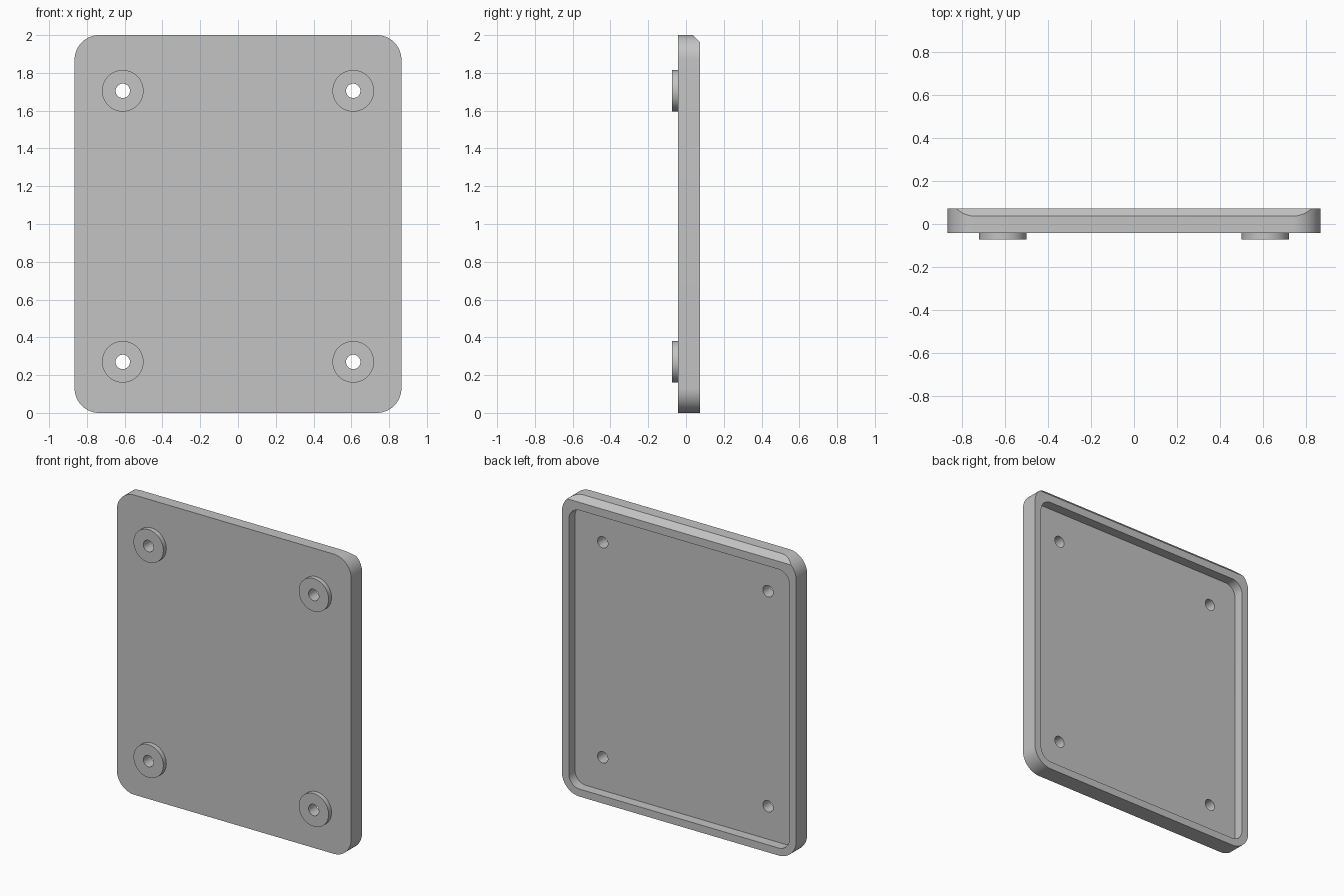
import bpy, bmesh, math
from mathutils import Vector

cube = bpy.data.objects.get("Cube")
if cube:
    bpy.data.objects.remove(cube, do_unlink=True)

FRONT, BACK, FLOOR = -0.042, 0.073, 0.007
HOLES = [(sx * 0.61, z) for sx in (-1, 1) for z in (0.27, 1.705)]

grey = bpy.data.materials.new("grey_plastic")
grey.use_nodes = True
colour = (0.55, 0.55, 0.55, 1)
grey.diffuse_color = colour
grey.node_tree.nodes["Principled BSDF"].inputs["Base Color"].default_value = colour


def prism(name, points, axis, start, depth):
    """Extrude a closed outline along an axis."""
    bm = bmesh.new()
    if axis == "Y":
        verts = [bm.verts.new((a, start, b)) for a, b in points]
        step = Vector((0, depth, 0))
    else:
        verts = [bm.verts.new((start, a, b)) for a, b in points]
        step = Vector((depth, 0, 0))
    face = bm.faces.new(verts)
    top = bmesh.ops.extrude_face_region(bm, geom=[face], use_keep_orig=True)
    bmesh.ops.translate(bm, vec=step, verts=[g for g in top["geom"] if isinstance(g, bmesh.types.BMVert)])
    bmesh.ops.recalc_face_normals(bm, faces=bm.faces)
    mesh = bpy.data.meshes.new(name)
    bm.to_mesh(mesh)
    bm.free()
    mesh.materials.append(grey)
    obj = bpy.data.objects.new(name, mesh)
    bpy.context.collection.objects.link(obj)
    return obj


def arc(cx, cz, r, start, sweep, n):
    return [(cx + r * math.cos(start + sweep * i / n), cz + r * math.sin(start + sweep * i / n))
            for i in range(n + 1)]


def rounded_rect(half, low, high, r):
    corners = [(half - r, high - r), (r - half, high - r), (r - half, low + r), (half - r, low + r)]
    return [p for i, (cx, cz) in enumerate(corners)
            for p in arc(cx, cz, r, i * math.pi / 2, math.pi / 2, 16)]


def circle(cx, cz, r, n=48):
    return arc(cx, cz, r, 0, math.tau, n)[:-1]


def cut(obj, cutters):
    """Subtract the cutters and bake the result."""
    bpy.context.view_layer.objects.active = obj
    for cutter in cutters:
        mod = obj.modifiers.new("cut", "BOOLEAN")
        mod.operation, mod.solver, mod.object = "DIFFERENCE", "EXACT", cutter
        bpy.ops.object.modifier_apply(modifier=mod.name)


# Rounded plate with a bevelled upper back edge and a shallow back recess
plate = prism("plate", rounded_rect(0.865, 0, 2, 0.13), "Y", FRONT, BACK - FRONT)
bevel = prism("bevel_cutter", [(0.036, 2), (0.136, 1.9), (0.3, 2.1), (-0.064, 2.1)], "X", -1, 2)
recess = prism("recess_cutter", rounded_rect(0.814, 0.05, 1.91, 0.08), "Y", FLOOR, 0.2)
holes = [prism("hole_cutter", circle(x, z, 0.038), "Y", -0.2, 0.4) for x, z in HOLES]
cut(plate, [bevel, recess] + holes)

# Round feet on the front, each with a through hole
parts = [plate]
for (x, z), hole in zip(HOLES, holes):
    name = ("lower" if z < 1 else "upper") + ("_left" if x > 0 else "_right") + "_foot"
    foot = prism(name, circle(x, z, 0.11), "Y", -0.073, FRONT + 0.073)
    cut(foot, [hole])
    parts.append(foot)

for cutter in [bevel, recess] + holes:
    bpy.data.objects.remove(cutter, do_unlink=True)

# Smooth curved walls, keep sharp edges
bpy.ops.object.select_all(action="DESELECT")
for part in parts:
    part.select_set(True)
bpy.context.view_layer.objects.active = plate
bpy.ops.object.shade_smooth_by_angle(angle=math.radians(25))
